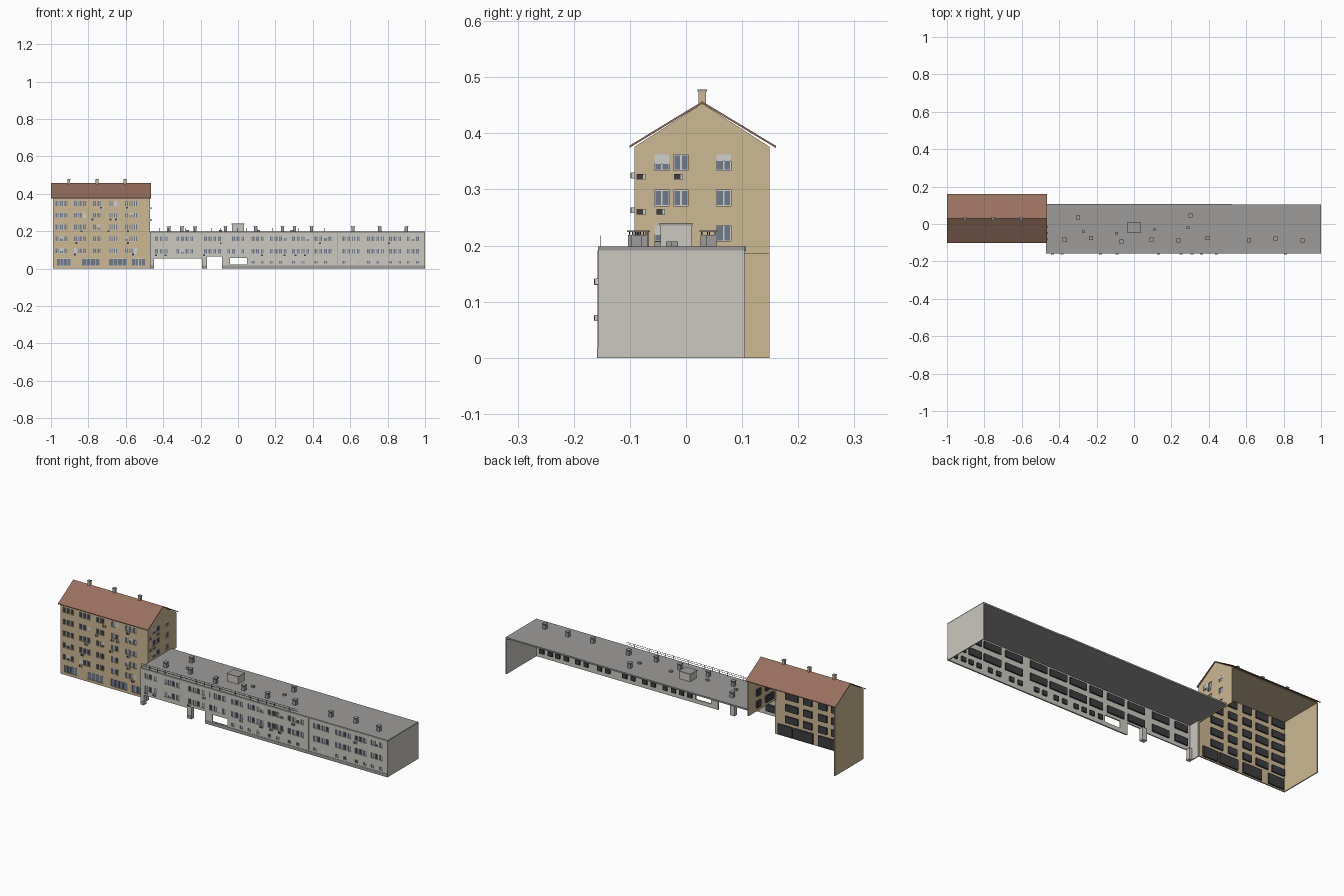
import bpy, bmesh, math, random
from mathutils import Matrix

if "Cube" in bpy.data.objects:
    bpy.data.objects.remove(bpy.data.objects["Cube"])
random.seed(4)

def material(name, r, g, b):
    m = bpy.data.materials.new(name)
    m.diffuse_color = [((c / 255 + 0.055) / 1.055) ** 2.4 for c in (r, g, b)] + [1]
    m.use_nodes = True
    m.node_tree.nodes["Principled BSDF"].inputs["Base Color"].default_value = m.diffuse_color
    return m

TAN = material("tan_plaster", 206, 184, 147)
PALE = material("pale_grey_wall", 203, 200, 192)
ROOF = material("brown_roof", 152, 112, 94)
GREY = material("grey_roofing", 158, 156, 154)
GLASS = material("blue_grey_glass", 112, 122, 138)
DARK = material("dark_grey", 62, 62, 66)
LIGHT = material("light_frame", 208, 207, 202)
FLAT = Matrix.Identity(4)

def finish(name, bm, mat, M=FLAT):
    bmesh.ops.transform(bm, matrix=M, verts=bm.verts)
    me = bpy.data.meshes.new(name)
    bm.to_mesh(me)
    bm.free()
    me.materials.append(mat)
    ob = bpy.data.objects.new(name, me)
    bpy.context.collection.objects.link(ob)
    return ob

def boxes(name, items, mat, M=FLAT):
    """Axis-aligned boxes (x0, x1, y0, y1, z0, z1) joined in one mesh."""
    bm = bmesh.new()
    for x0, x1, y0, y1, z0, z1 in items:
        T = Matrix.Translation(((x0 + x1) / 2, (y0 + y1) / 2, (z0 + z1) / 2))
        S = Matrix.Diagonal((x1 - x0, y1 - y0, z1 - z0, 1))
        bmesh.ops.create_cube(bm, size=1, matrix=T @ S)
    return finish(name, bm, mat, M)

def prism(name, profile, x0, x1, mat):
    """A y-z profile pushed along x."""
    bm = bmesh.new()
    f = bm.faces.new([bm.verts.new((x0, y, z)) for y, z in profile])
    ext = bmesh.ops.extrude_face_region(bm, geom=[f])["geom"]
    vs = [v for v in ext if isinstance(v, bmesh.types.BMVert)]
    bmesh.ops.translate(bm, vec=(x1 - x0, 0, 0), verts=vs)
    bmesh.ops.recalc_face_normals(bm, faces=bm.faces)
    return finish(name, bm, mat)

def facade(name, u0, u1, v0, v1, holes, mat, M, depth=0.006):
    """Wall with rectangular holes, outer face on local y = 0."""
    us = sorted({round(a, 4) for h in holes for a in h[:2]} | {u0, u1})
    vs = sorted({round(a, 4) for h in holes for a in h[2:4]} | {v0, v1})
    bm = bmesh.new()
    pts = {}
    def pt(u, v):
        if (u, v) not in pts:
            pts[u, v] = bm.verts.new((u, 0, v))
        return pts[u, v]
    for a, b in zip(us, us[1:]):
        for c, d in zip(vs, vs[1:]):
            mu, mv = (a + b) / 2, (c + d) / 2
            if not any(h[0] < mu < h[1] and h[2] < mv < h[3] for h in holes):
                bm.faces.new([pt(a, c), pt(b, c), pt(b, d), pt(a, d)])
    ext = bmesh.ops.extrude_face_region(bm, geom=bm.faces[:], use_keep_orig=True)["geom"]
    bmesh.ops.translate(bm, vec=(0, depth, 0), verts=[v for v in ext if isinstance(v, bmesh.types.BMVert)])
    bmesh.ops.recalc_face_normals(bm, faces=bm.faces)
    return finish(name, bm, mat, M)

def windows(name, wins, M, blind=0.15, pad=0.004):
    """Frame, panes, a few blinds and a dark backing for (u0, u1, v0, v1, panes)."""
    frames, panes, blinds, backs = [], [], [], []
    r = 0.0015
    for u0, u1, v0, v1, n in wins:
        frames.append((u0, u1, 0.004, 0.0055, v0, v1))
        backs.append((u0 - pad, u1 + pad, 0.0062, 0.014, v0 - pad, v1 + pad))
        w = (u1 - u0) / n
        for i in range(n):
            a, b = u0 + i * w + r, u0 + (i + 1) * w - r
            panes.append((a, b, 0.002, 0.0042, v0 + r, v1 - r))
        if random.random() < blind:
            blinds.append((u0, u1, 0.0008, 0.002, v0 + random.choice([0, .4, .6]) * (v1 - v0), v1))
    boxes(name + "_frames", frames, LIGHT, M)
    boxes(name + "_glass", panes, GLASS, M)
    boxes(name + "_backing", backs, DARK, M)
    if blinds:
        boxes(name + "_blinds", blinds, LIGHT, M)

def coolers(name, spots, M):
    """Air conditioning boxes with a dark grille."""
    boxes(name + "_bodies", [(u - .008, u + .008, -.006, .001, v - .005, v + .005) for u, v in spots], LIGHT, M)
    boxes(name + "_grilles", [(u - .0075, u + .003, -.007, -.005, v - .0045, v + .0045) for u, v in spots], DARK, M)

# ---- tall gabled block (open at the back) ----
X0, X1, YF, YB, EAVE, RIDGE, YR = -0.99, -0.47, -0.092, 0.149, 0.376, 0.453, 0.029
front = Matrix.Translation((0, YF, 0))
rows = [0.096 + 0.063 * i for i in range(5)]
wins = []
for z in rows:
    for c, n in ((-.943, 3), (-.845, 3), (-.755, 2), (-.667, 2), (-.572, 3)):
        for i in range(n):
            u = c + (i - (n - 1) / 2) * 0.024
            wins.append((u - .009, u + .009, z - .014, z + .014, 2))
doors = [(a, b, .014, .053, 4) for a, b in ((-.968, -.893), (-.835, -.738), (-.69, -.594), (-.567, -.497))]
facade("block_front_wall", X0, X1, 0, EAVE, wins + doors, TAN, front)
windows("block_front_windows", wins, front)
windows("shop_windows", doors, front, 0, 0.008)
coolers("block_front_coolers", [(-.73, .325), (-.59, .325), (-.775, .263), (-.68, .263), (-.65, .263),
        (-.835, .2), (-.69, .2), (-.585, .2), (-.86, .137), (-.585, .137), (-.87, .075), (-.56, .075)], front)

boxes("block_left_wall", [(X0, X0 + .005, YF, YB, 0, EAVE)], TAN)
boxes("block_ceiling", [(X0, X1, YF, YB, EAVE - .004, EAVE)], TAN)
gable = [(YF, EAVE), (YB, EAVE), (YR, RIDGE)]
prism("left_gable", gable, X0, X0 + .005, TAN)
prism("right_gable", gable, X1 - .005, X1, TAN)

side = Matrix.Translation((X1, 0, 0)) @ Matrix.Rotation(math.pi / 2, 4, 'Z')
gwins = [(a, b, z - .014, z + .014, 2) for z in (.222, .285, .348)
         for a, b in ((-.056, -.03), (-.022, .004), (.054, .08))]
facade("block_right_wall", YF, YB, .185, EAVE, gwins, TAN, side)
windows("block_right_windows", gwins, side, .3)
coolers("block_right_coolers", [(-.013, .323), (-.045, .26), (-.08, .323), (-.08, .26)], side)

# pitched roof and chimneys
t = 0.004
prism("pitched_roof", [(-.101, .374), (YR, RIDGE), (.16, .374), (.16, .374 + t), (YR, RIDGE + t), (-.101, .374 + t)],
      -1.0, -.465, ROOF)
stacks = (-.904, -.754, -.604)
boxes("chimneys", [(x - .007, x + .007, .022, .036, .44, .475) for x in stacks], TAN)
boxes("chimney_caps", [(x - .0085, x + .0085, .0205, .0375, .475, .478) for x in stacks], GREY)

# ---- long low wing (open at the back) ----
WF, WB, TOP = -0.157, 0.104, 0.198
wing = Matrix.Translation((0, WF, 0))
passages = [(-.449, -.193, 0, .054), (-.166, -.086, 0, .064), (-.043, .048, .021, .058)]
wwins = []
for z0, z1 in ((.147, .174), (.078, .107), (.027, .043)):
    for c, n in ((-.41, 3), (-.285, 4), (-.137, 4), (-.012, 4), (.105, 3), (.215, 4), (.335, 4),
                 (.455, 4), (.605, 4), (.735, 4), (.84, 3), (.935, 3)):
        if z0 < .05 and c < .08:
            continue
        for i in range(n):
            u = c + (i - (n - 1) / 2) * 0.025
            if z0 < .05 and i % 2:
                continue
            wwins.append((u - .009, u + .009, z0, z1, 2))
facade("wing_front_wall", -.47, 1.0, 0, .191, wwins + passages, PALE, wing)
windows("wing_windows", wwins, wing, .1)
coolers("wing_coolers", [(-.435, .071), (-.385, .071), (-.18, .071), (.13, .071), (.25, .071), (.31, .071),
        (.36, .071), (.44, .136), (.81, .136), (-.09, .195 - .06)], wing)
boxes("wing_end_walls", [(.995, 1.0, WF, WB, 0, .191), (-.47, -.465, WF, YF, 0, .191)], PALE)
boxes("passage_piers", [(-.47, -.449, WF + .001, -.135, 0, .06), (-.193, -.166, WF + .001, -.135, 0, .066)], PALE)
boxes("plinth", [(a, b, WF - .0015, WF + .002, 0, .017)
                 for a, b in ((-.086, 1.0), (-.47, -.449), (-.193, -.166))], GREY)
boxes("wall_joints", [(x - .001, x + .001, WF - .001, WF, .017, .191) for x in (-.19, .53)], GREY)
boxes("flat_roof", [(-.47, 1.0, WF, WB, .19, TOP), (-.47, .525, WB - .01, .107, .19, TOP)], GREY)

# roof railing along the front edge
posts = [-.465 + i * .0463 for i in range(21)]
boxes("roof_railing", [(x - .0007, x + .0007, -.1535, -.152, TOP, .218) for x in posts] +
      [(-.465, .461, -.1535, -.152, z, z + .0012) for z in (.208, .217)], DARK)

# rooftop vents, hatches and stair box
vents = [(-.30, .035), (.302, .045), (-.37, -.083), (-.23, -.075), (-.067, -.094), (.094, -.083),
         (.238, -.088), (.393, -.075), (.615, -.088), (.757, -.078), (.9, -.088)]
boxes("roof_vents", [(x - .009, x + .009, y - .009, y + .009, TOP, .219) for x, y in vents], GREY)
boxes("vent_cap_posts", [(x + i - .001, x + i + .001, y + j - .001, y + j + .001, .219, .224)
                         for x, y in vents for i in (-.007, .007) for j in (-.007, .007)], DARK)
boxes("vent_caps", [(x - .011, x + .011, y - .011, y + .011, .224, .227) for x, y in vents], GREY)
boxes("roof_hatches", [(x - .008, x + .008, y - .006, y + .006, TOP, .207)
                       for x, y in ((-.27, -.04), (-.094, -.05), (.11, -.03), (.29, -.02))], GREY)
boxes("stair_box", [(-.032, .032, -.045, .01, TOP, .236)], PALE)
boxes("stair_box_roof", [(-.034, .034, -.047, .012, .236, .24)], GREY)
